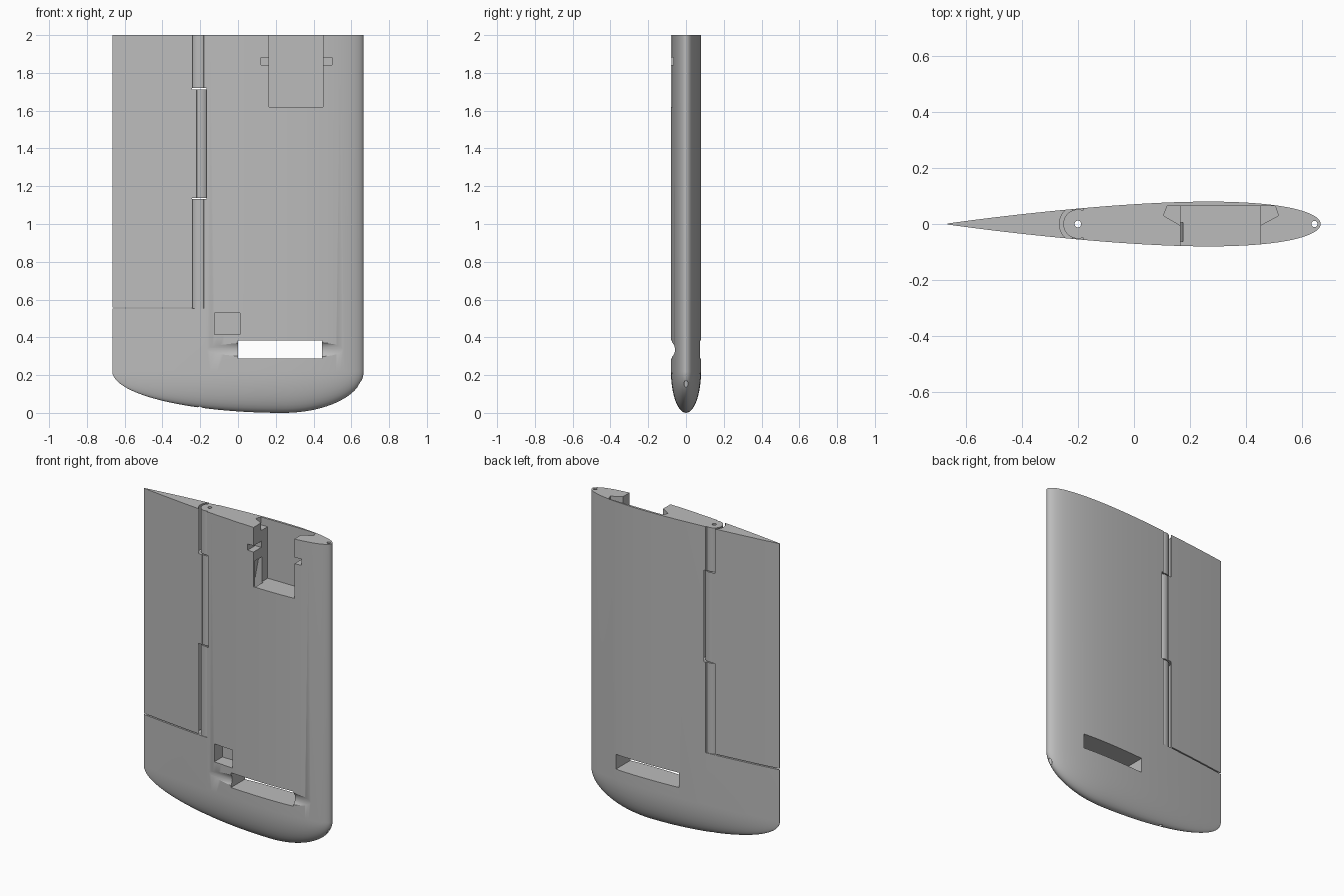
import bpy, bmesh, math

if "Cube" in bpy.data.objects:
    bpy.data.objects.remove(bpy.data.objects["Cube"], do_unlink=True)

NOSE, CHORD = 0.665, 1.33      # leading edge and chord length
TIP_Z, TOP_Z = 0.22, 2.0       # start of rounded tip, flat root
HINGE_X = -0.2

grey = bpy.data.materials.new("plain grey")
grey.use_nodes = True
grey.diffuse_color = (0.5, 0.5, 0.5, 1)
grey.node_tree.nodes["Principled BSDF"].inputs["Base Color"].default_value = (0.5, 0.5, 0.5, 1)


def make_object(name, bm):
    bmesh.ops.recalc_face_normals(bm, faces=bm.faces)
    mesh = bpy.data.meshes.new(name)
    bm.to_mesh(mesh)
    bm.free()
    mesh.materials.append(grey)
    obj = bpy.data.objects.new(name, mesh)
    bpy.context.collection.objects.link(obj)
    return obj


def loft(name, rings):
    """Closed solid through a list of equal-length rings."""
    bm = bmesh.new()
    rows = [[bm.verts.new(p) for p in ring] for ring in rings]
    n = len(rows[0])
    for a, b in zip(rows, rows[1:]):
        for i in range(n):
            j = (i + 1) % n
            bm.faces.new((a[i], a[j], b[j], b[i]))
    bm.faces.new(rows[0])
    bm.faces.new(rows[-1])
    return make_object(name, bm)


def prism(outline, z0, z1):
    return loft("cutter", [[(x, y, z) for x, y in outline] for z in (z0, z1)])


def box(x0, x1, y0, y1, z0, z1):
    return prism([(x0, y0), (x1, y0), (x1, y1), (x0, y1)], z0, z1)


def arc(cx, cy, r, a0, a1, n):
    angles = [math.radians(a0 + (a1 - a0) * i / n) for i in range(n + 1)]
    return [(cx + r * math.cos(a), cy + r * math.sin(a)) for a in angles]


def rod(cx, r, z0, z1, n=24):
    return prism(arc(cx, 0, r, 0, 360, n)[:-1], z0, z1)


def cut(target, cutter):
    cutter.hide_render = True
    mod = target.modifiers.new("cut", "BOOLEAN")
    mod.operation = "DIFFERENCE"
    mod.solver = "EXACT"
    mod.object = cutter
    bpy.context.view_layer.objects.active = target
    bpy.ops.object.modifier_apply(modifier=mod.name)
    bpy.data.objects.remove(cutter, do_unlink=True)


# Symmetric aerofoil blade with an elliptical rounded tip
def half_thickness(s):
    return CHORD * 0.6 * (0.2969 * math.sqrt(s) - 0.126 * s - 0.3516 * s**2
                          + 0.2843 * s**3 - 0.1015 * s**4)


def station(s):
    x, t = NOSE - CHORD * s, half_thickness(s)
    u = (x - 0.24) / (0.425 if x > 0.24 else 0.905)
    depth = TIP_Z * math.sqrt(1 - min(abs(u), 0.998) ** 2)
    lower = [(x, y, TIP_Z + depth * z) for y, z in arc(0, 0, 1, 0, -180, 20)]
    lower = [(x, y * t, z) for x, y, z in lower]
    return [(x, t, TOP_Z)] + lower + [(x, -t, TOP_Z)]


STEPS = 56
blade = loft("fin_body", [station(max(0.0005, 0.5 - 0.5 * math.cos(math.pi * i / STEPS)))
                          for i in range(STEPS + 1)])

# Hinge clearance: knuckles alternate between the body and the flap
for z0, z1, a0, a1 in ((0.553, 1.137, 70, 290), (1.133, 1.718, -110, 110),
                       (1.714, 2.1, 70, 290)):
    ring = arc(HINGE_X, 0, 0.066, a0, a1, 32) + arc(HINGE_X, 0, 0.052, a1, a0, 32)
    cut(blade, prism(ring, z0, z1))
for z in (1.132, 1.713):
    cut(blade, rod(HINGE_X, 0.0665, z, z + 0.006, 40))
cut(blade, box(-0.8, -0.25, -0.2, 0.2, 0.552, 0.559))

# Hinge pin hole and leading edge rod hole
cut(blade, rod(HINGE_X, 0.012, -0.1, 2.1))
cut(blade, rod(0.643, 0.011, -0.1, 2.1))

# Mounting notch open at the front, its side tabs and dovetail recess
cut(blade, box(0.165, 0.45, -0.2, 0.065, 1.62, 2.1))
cut(blade, box(0.122, 0.497, -0.2, 0.0, 1.842, 1.882))
cut(blade, prism([(0.165, -0.005), (0.45, -0.005), (0.515, 0.03), (0.503, 0.064),
                  (0.118, 0.064), (0.105, 0.03)], 1.95, 2.1))

# Square pocket and the slanted cable channel leading to it
cut(blade, box(-0.125, 0.01, -0.2, 0.02, 0.415, 0.53))
cut(blade, loft("cutter", [[(x, -0.062, z), (x + 0.06, -0.062, z),
                            (x + 0.06, 0.005, z), (x, 0.005, z)]
                           for x, z in ((-0.1, 0.47), (0.145, 1.78))]))

# Grip slot with a shallow scoop along the front
scoop = arc(-0.112, 0.335, 0.054, 0, 360, 40)[:-1]
cut(blade, loft("cutter", [[(x, y, z) for y, z in scoop] for x in (-0.5, 0.64)]))
cut(blade, box(0.0, 0.445, -0.2, 0.2, 0.287, 0.382))

# Split the hinged flap from the body
bpy.ops.object.select_all(action="DESELECT")
blade.select_set(True)
bpy.context.view_layer.objects.active = blade
bpy.ops.mesh.separate(type="LOOSE")
parts = list(bpy.context.selected_objects)
for part in parts:
    low = min(v.co.z for v in part.data.vertices)
    part.name = "fin_body" if low < 0.3 else "hinged_flap"
bpy.ops.object.shade_smooth_by_angle(angle=math.radians(30))
